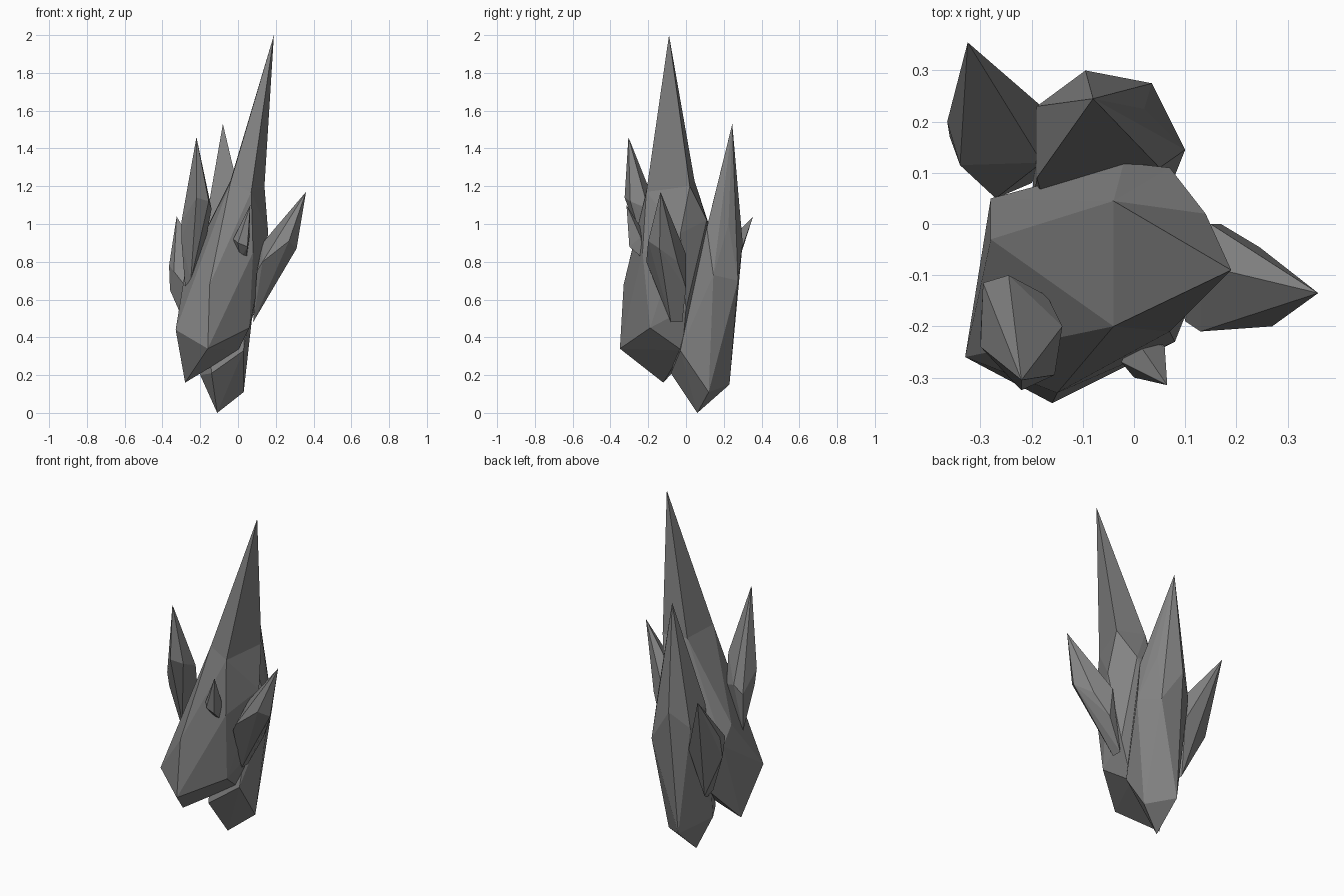
import bpy
import bmesh
import math

default_cube = bpy.data.objects.get("Cube")
if default_cube:
    bpy.data.objects.remove(default_cube, do_unlink=True)

# Single grey stone colour
stone = bpy.data.materials.new("grey_stone")
stone.use_nodes = True
grey = (0.23, 0.23, 0.23, 1)
stone.diffuse_color = grey
shader = next(n for n in stone.node_tree.nodes if n.type == "BSDF_PRINCIPLED")
shader.inputs["Base Color"].default_value = grey


def wrap_corners(bm, corners):
    """Close a faceted skin around the corners and return their vertices."""
    verts = [bm.verts.new(corner) for corner in corners]
    bmesh.ops.convex_hull(bm, input=verts)
    loose = [v for v in bm.verts if not v.link_faces]
    kept = [v for v in verts if v not in loose]
    bmesh.ops.delete(bm, geom=loose, context="VERTS")
    return kept


def raise_spire(bm, rim, tip):
    """Open the top of a crystal at its rim and draw it up to a tip."""
    cap = [f for f in bm.faces if rim.issuperset(f.verts)]
    bmesh.ops.delete(bm, geom=cap, context="FACES")
    apex = bm.verts.new(tip)
    for edge in [e for e in bm.edges if e.is_boundary]:
        bm.faces.new((*edge.verts, apex))


def make_crystal(name, tip, belt, root, shoulder=()):
    """A flat-faced crystal: pointed tip, wide belt, narrow root."""
    bm = bmesh.new()
    if shoulder:
        verts = wrap_corners(bm, shoulder + belt + root)
        raise_spire(bm, set(verts[:len(shoulder)]), tip)
    else:
        wrap_corners(bm, [tip] + belt + root)
    bmesh.ops.dissolve_limit(bm, angle_limit=math.radians(2),
                             verts=bm.verts[:], edges=bm.edges[:])
    bmesh.ops.recalc_face_normals(bm, faces=bm.faces[:])

    mesh = bpy.data.meshes.new(name)
    bm.to_mesh(mesh)
    bm.free()
    mesh.materials.append(stone)
    crystal = bpy.data.objects.new(name, mesh)
    bpy.context.collection.objects.link(crystal)


# Tall central crystal with a spire rising from its shoulder
make_crystal(
    "central_crystal",
    tip=(.19, -.09, 2),
    shoulder=[(-.04, -.2, 1.22), (-.04, .045, 1.23), (.14, .02, 1.2),
              (.07, -.21, 1.17)],
    belt=[(.16, -.03, .95), (.07, .11, 1.02), (-.02, .12, 1),
          (-.28, .05, .65), (-.28, -.03, .75), (-.15, -.33, .68),
          (.08, -.23, .85)],
    root=[(-.33, -.26, .44), (-.16, -.35, .34), (.06, -.19, .45),
          (-.28, -.12, .16), (0, -.02, .33), (.09, 0, .55),
          (-.2, .05, .35)])

# Second large crystal at the back
make_crystal(
    "back_crystal",
    tip=(-.08, .245, 1.53),
    belt=[(.1, .145, .73), (.035, .275, .7), (-.095, .3, .9),
          (.02, .225, 1), (-.19, .23, .8), (-.19, .09, .9),
          (.05, .11, .98)],
    root=[(-.11, .06, 0), (.03, .12, .11), (-.11, .23, .15),
          (-.2, .03, .2), (-.14, -.08, .21), (.03, -.03, .33)])

# Small crystals sprouting from the sides
make_crystal(
    "back_right_shard",
    tip=(-.325, .355, 1.04),
    belt=[(-.365, .2, .78), (-.36, .17, .65), (-.34, .115, .75),
          (-.27, .05, .66), (-.175, .225, .67), (-.18, .12, .8)],
    root=[(-.25, .1, .4), (-.2, .08, .34), (-.22, .14, .37)])
make_crystal(
    "front_right_shard",
    tip=(-.22, -.305, 1.46),
    belt=[(-.3, -.24, 1.01), (-.3, -.22, .92), (-.295, -.115, .9),
          (-.245, -.1, .95), (-.17, -.14, .92), (-.14, -.2, 1.08),
          (-.155, -.295, 1.12), (-.22, -.325, 1.14)],
    root=[(-.28, -.14, .67), (-.25, -.17, .7)])
make_crystal(
    "left_shard",
    tip=(.36, -.135, 1.17),
    belt=[(.31, -.14, .87), (.27, -.2, .91), (.13, -.21, .8),
          (.1, -.19, .75), (.13, -.08, .9), (.245, -.045, .8),
          (.17, 0, .66), (.15, 0, .84)],
    root=[(.08, -.02, .48), (.08, -.08, .48)])
make_crystal(
    "front_shard",
    tip=(.065, -.315, 1.1),
    belt=[(-.025, -.27, .92), (0, -.3, .9), (.05, -.3, .88),
          (.06, -.24, .93), (0, -.22, .95)],
    root=[(.01, -.22, .81), (.045, -.22, .81)])
